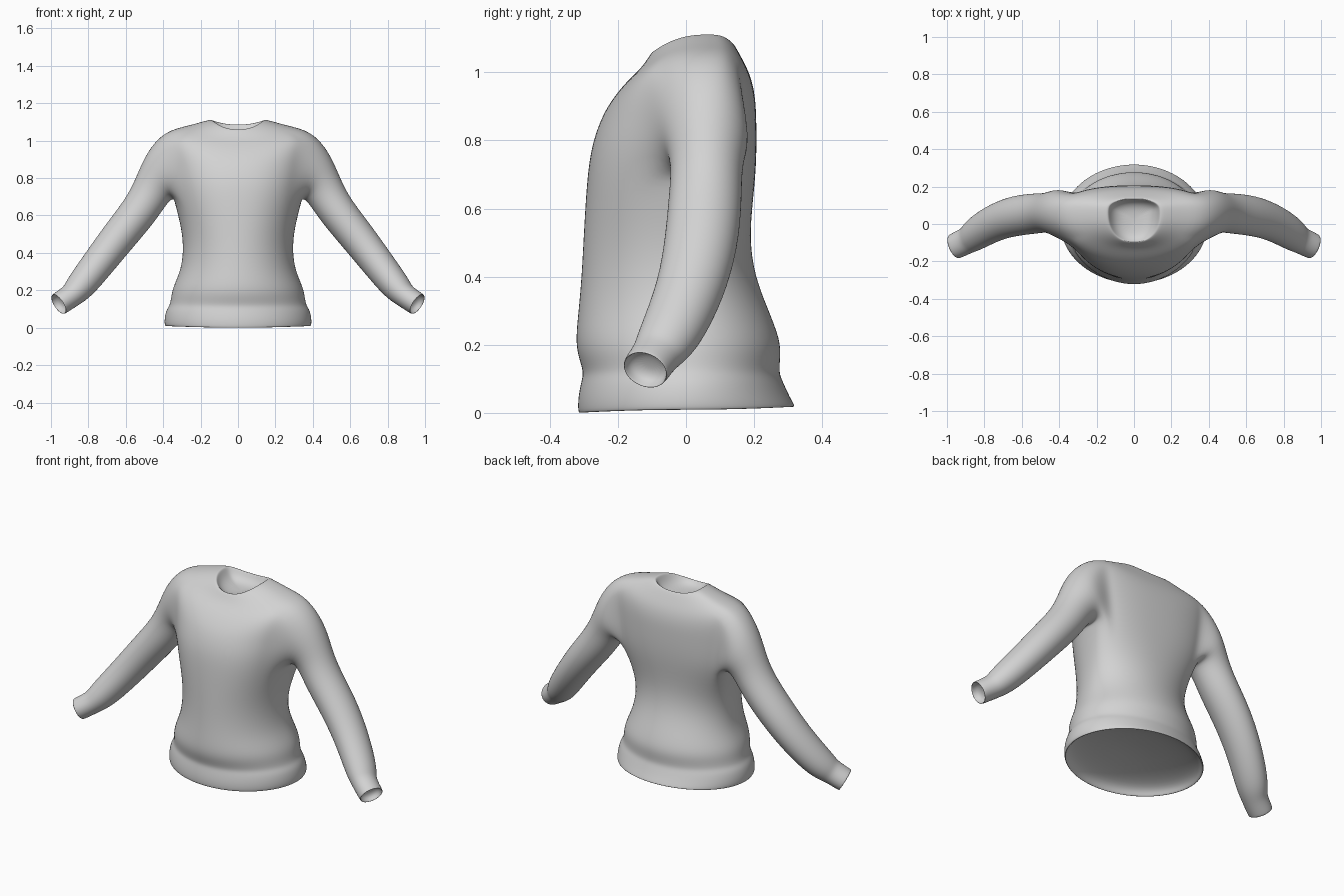
import bpy, bmesh, math
from mathutils import Vector

if "Cube" in bpy.data.objects:
    bpy.data.objects.remove(bpy.data.objects["Cube"])

fabric = bpy.data.materials.new("grey_fabric")
fabric.diffuse_color = (0.65, 0.65, 0.65, 1)
fabric.use_nodes = True
fabric.node_tree.nodes["Principled BSDF"].inputs["Base Color"].default_value = fabric.diffuse_color

HALF = 8              # half a torso ring has 2 * HALF + 1 points
ARM = 3               # armhole reaches this many steps each way from the side
LOW, HIGH = 12, 16    # ring numbers of underarm and shoulder

# Level torso rings: half width, front y, back y, height
BODY = [
    (0.394, -0.319, 0.324, -0.003),  # hem edge
    (0.396, -0.319, 0.306, 0.045),
    (0.386, -0.308, 0.284, 0.095),
    (0.366, -0.302, 0.274, 0.12),    # groove over the band
    (0.359, -0.318, 0.279, 0.165),
    (0.350, -0.326, 0.278, 0.215),
    (0.310, -0.317, 0.244, 0.30),
    (0.293, -0.308, 0.203, 0.40),    # waist
    (0.300, -0.302, 0.185, 0.52),
    (0.342, -0.293, 0.204, 0.68),    # underarm
    (0.362, -0.280, 0.208, 0.78),
    (0.377, -0.253, 0.207, 0.86),
]
# Sloping rings: half width, front y, back y, height at side, front, back
YOKE = [
    (0.393, -0.222, 0.204, 0.970, 0.915, 0.930),
    (0.392, -0.176, 0.190, 1.054, 0.972, 0.990),    # shoulder top
    (0.265, -0.128, 0.165, 1.080, 1.014, 1.040),
    (0.144, -0.100, 0.137, 1.116, 1.062, 1.090),    # neckline
]
# Sleeve path: centre x, y, z and radius
SLEEVE = [
    (0.416, 0.062, 0.815, 0.148),
    (0.460, 0.061, 0.734, 0.106),
    (0.522, 0.057, 0.628, 0.101),
    (0.628, 0.046, 0.499, 0.097),
    (0.732, 0.015, 0.364, 0.090),
    (0.828, -0.040, 0.240, 0.083),
    (0.870, -0.073, 0.192, 0.072),
    (0.895, -0.090, 0.168, 0.063),                  # cuff start
    (0.962, -0.121, 0.124, 0.063),                  # cuff edge
]

bm = bmesh.new()


def torso_ring(w, front, back, zs, zf, zb):
    chest = min(max((zs - 0.45) / 0.25, 0), 1)      # boxier towards the chest
    seam = 0.06 * chest
    ring = []
    for i in range(-HALF, HALF + 1):
        a = math.pi / 2 * i / HALF
        s, c = abs(math.sin(a)), max(math.cos(a), 0.0)
        x = 0.0 if abs(i) == HALF else w * c ** (1 - 0.12 * chest)
        end, z = (back, zb) if i > 0 else (front, zf)
        box = 1 - (0.35 if i > 0 else 0.12) * chest
        ring.append(bm.verts.new((x, seam + (end - seam) * s ** box,
                                  zs + (z - zs) * s * s)))
    return ring


def level_ring(w, front, back, z):
    lift = 0.018 * max(0, 1 - z / 0.05)             # hem rises to the back
    return torso_ring(w, front, back, z + lift / 2, z, z + lift)


def hem_ring(scale, up):
    w, f, b, z = BODY[0]
    return level_ring(w * scale, f * scale, b * scale, z + up)


def neck_ring(scale, sink):
    w, f, b, *heights = YOKE[-1]
    return torso_ring(w * scale, f * scale, 0.03 + (b - 0.03) * scale,
                      *[h + (1.03 - h) * sink for h in heights])


# Half of the body from inner hem to inner neck, leaving the armhole open
rings = [hem_ring(*r) for r in ((0.6, 0.075), (0.92, 0.045), (0.97, 0.003))]
rings += [level_ring(*r) for r in BODY] + [torso_ring(*r) for r in YOKE]
rings += [neck_ring(*r) for r in ((0.95, 0.08), (0.8, 0.6), (0.5, 0.93))]
lo, hi = HALF - ARM, HALF + ARM
for r in range(len(rings) - 1):
    for i in range(2 * HALF):
        if LOW <= r < HIGH and lo <= i < hi:
            continue
        a, b = rings[r], rings[r + 1]
        bm.faces.new((a[i], a[i + 1], b[i + 1], b[i]))
for row in rings[LOW + 1:HIGH]:
    for v in row[lo + 1:hi]:
        bm.verts.remove(v)

# Floor inside the neck and lining inside the hem
neck_floor = bm.verts.new((0, 0.02, 1.028))
hem_lining = bm.verts.new((0, 0, 0.09))
for i in range(2 * HALF):
    bm.faces.new((rings[-1][i], rings[-1][i + 1], neck_floor))
    bm.faces.new((rings[0][i + 1], rings[0][i], hem_lining))

# Armhole border, from the shoulder top round the back and up the front
loop = [rings[HIGH][i] for i in range(HALF, hi)]
loop += [rings[r][hi] for r in range(HIGH, LOW, -1)]
loop += [rings[LOW][i] for i in range(hi, lo, -1)]
loop += [rings[r][lo] for r in range(LOW, HIGH)]
loop += [rings[HIGH][i] for i in range(lo, HALF)]
n = len(loop)


def add_sleeve_ring(loop, mid, u, v):
    ring = []
    for j in range(n):
        a = 2 * math.pi * j / n
        ring.append(bm.verts.new(mid + u * math.cos(a) + v * math.sin(a)))
    for j in range(n):
        q = (j + 1) % n
        bm.faces.new((loop[j], ring[j], ring[q], loop[q]))
    return ring


# Sleeve grown from the armhole, then turned in and closed inside the cuff
mids = [Vector((0.26, 0.06, 0.85))] + [Vector(s[:3]) for s in SLEEVE]
mids.append(2 * mids[-1] - mids[-2])
for k, s in enumerate(SLEEVE, 1):
    t = mids[k + 1] - mids[k - 1]
    u = Vector((-t.z, 0, t.x)).normalized() * s[3]
    flat = min(0.78 + 0.1 * k, 1.13)
    v = u.cross(t).normalized() * s[3] * flat
    loop = add_sleeve_ring(loop, mids[k], u, v)
inward = -t.normalized()
for scale, depth in ((0.92, 0.003), (0.86, 0.03), (0.5, 0.045)):
    loop = add_sleeve_ring(loop, mids[-2] + inward * depth, u * scale, v * scale)
cuff_lining = bm.verts.new(mids[-2] + inward * 0.048)
for j in range(n):
    bm.faces.new((loop[j], cuff_lining, loop[(j + 1) % n]))

mesh = bpy.data.meshes.new("sweater")
for face in bm.faces:
    face.smooth = True
bm.to_mesh(mesh)
bm.free()
mesh.materials.append(fabric)

sweater = bpy.data.objects.new("sweater", mesh)
bpy.context.collection.objects.link(sweater)
mirror = sweater.modifiers.new("mirror", 'MIRROR')
mirror.merge_threshold = 0.0005
subsurf = sweater.modifiers.new("smooth_cloth", 'SUBSURF')
subsurf.levels = subsurf.render_levels = 2
